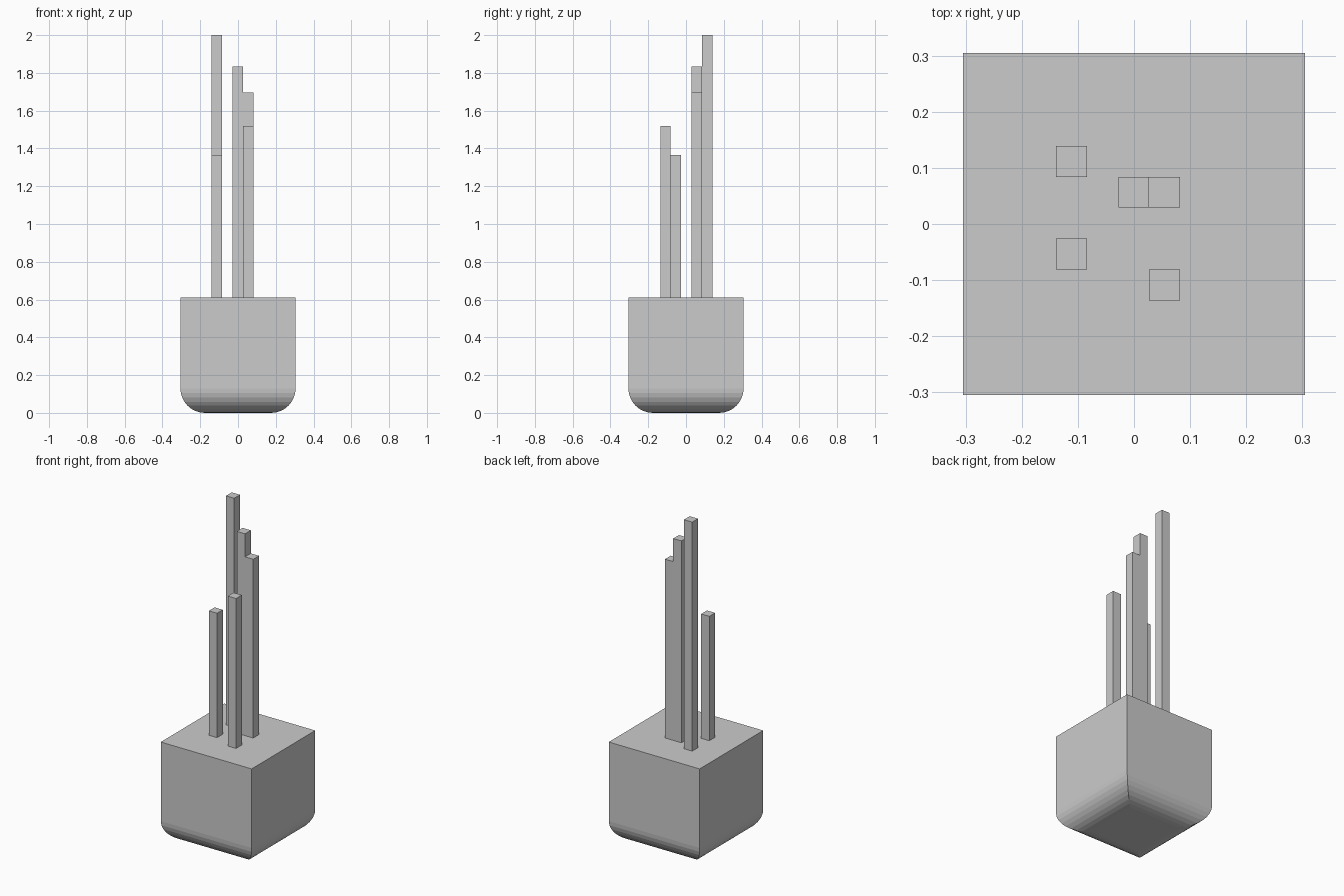
import bpy, bmesh, math

if "Cube" in bpy.data.objects:
    bpy.data.objects.remove(bpy.data.objects["Cube"])

HALF, TOP, ROUND, SEGS = 0.305, 0.61, 0.13, 8
BAR = 0.055


def finish(name, bm):
    bmesh.ops.recalc_face_normals(bm, faces=bm.faces)
    mesh = bpy.data.meshes.new(name)
    bm.to_mesh(mesh)
    bm.free()
    obj = bpy.data.objects.new(name, mesh)
    bpy.context.collection.objects.link(obj)
    return obj


def square_loft(name, profile):
    """Stack square rings of (half width, z) and cap both ends."""
    bm = bmesh.new()
    rings = [[bm.verts.new((sx * h, sy * h, z))
              for sx, sy in ((-1, -1), (1, -1), (1, 1), (-1, 1))]
             for h, z in profile]
    for low, high in zip(rings, rings[1:]):
        for i in range(4):
            j = (i + 1) % 4
            bm.faces.new((low[i], low[j], high[j], high[i]))
    bm.faces.new(rings[0])
    bm.faces.new(rings[-1])
    return finish(name, bm)


def prism(name, outline, y):
    """Extrude an x/z outline one bar thickness along y."""
    bm = bmesh.new()
    face = bm.faces.new([bm.verts.new((x, y, z)) for x, z in outline])
    ext = bmesh.ops.extrude_face_region(bm, geom=[face], use_keep_orig=True)
    verts = [v for v in ext["geom"] if isinstance(v, bmesh.types.BMVert)]
    bmesh.ops.translate(bm, verts=verts, vec=(0, BAR, 0))
    return finish(name, bm)


# Square block with mitred, rounded underside
arc = [(HALF - ROUND + ROUND * math.sin(a), ROUND - ROUND * math.cos(a))
       for a in (math.pi / 2 * i / SEGS for i in range(SEGS + 1))]
square_loft("base_block", arc + [(HALF, TOP)])

# Free-standing upright bars: x min, y min, top
bars = {
    "back_left_bar": (-0.139, 0.084, 2.0),
    "front_left_bar": (-0.139, -0.081, 1.365),
    "front_right_bar": (0.027, -0.136, 1.52),
}
for name, (x, y, top) in bars.items():
    prism(name, [(x, TOP), (x + BAR, TOP), (x + BAR, top), (x, top)], y)

# Two joined bars with a stepped top
x0, x1, x2 = -0.028, 0.027, 0.082
prism("stepped_double_bar",
      [(x0, TOP), (x1, TOP), (x2, TOP), (x2, 1.695),
       (x1, 1.695), (x1, 1.835), (x0, 1.835)], 0.029)
